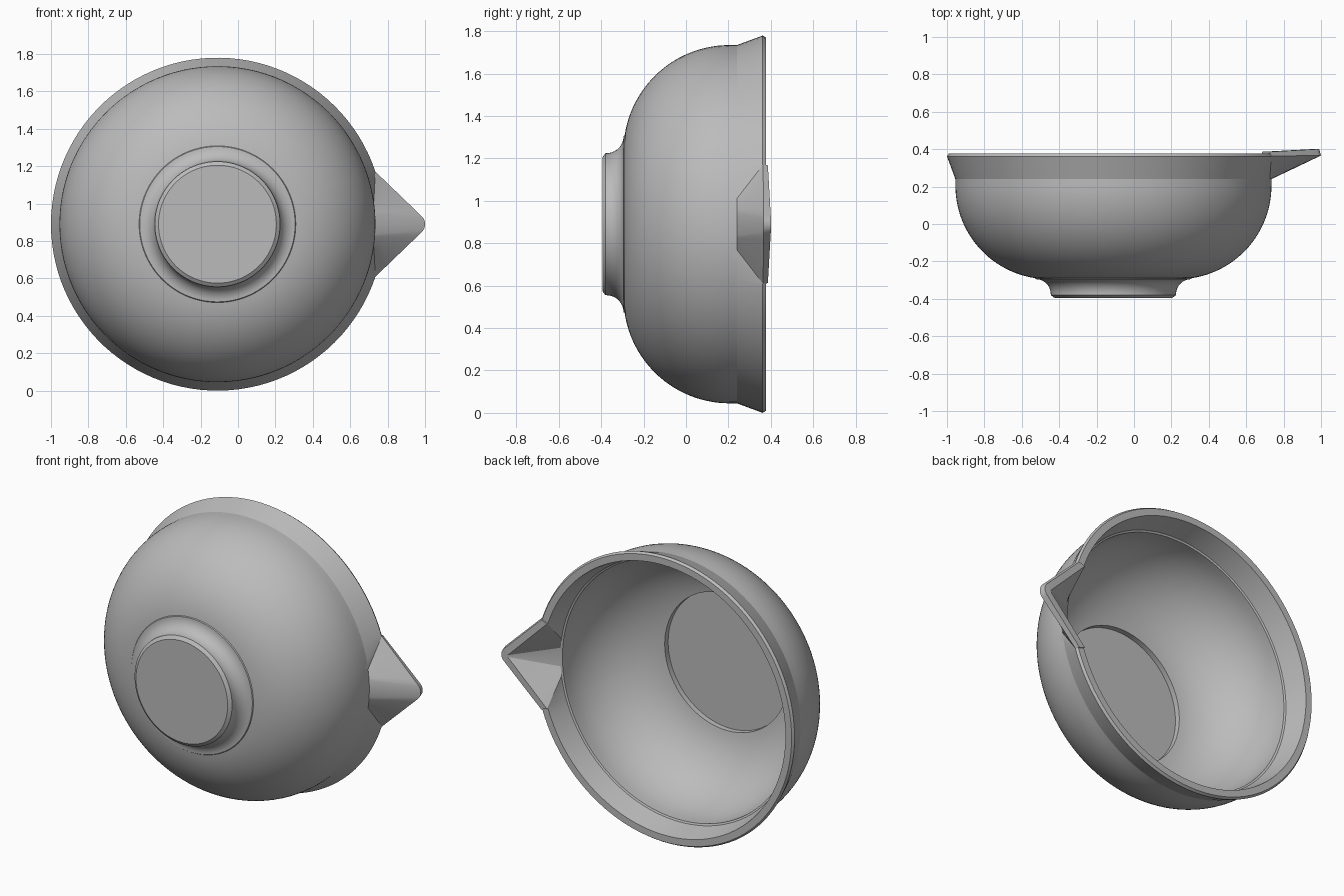
import bpy, bmesh
from math import sin, cos, pi, radians
from mathutils import Vector

old = bpy.data.objects.get("Cube")
if old:
    bpy.data.objects.remove(old)

CENTER = Vector((-0.11, 0, 0.89))
RIM_R = 0.89
CORNER = radians(18.4)   # where the spout leaves the rim
KEEL = radians(8.2)      # half width of the spout at the body crease
TANGENT = radians(46.6)  # where the rounded tip meets the straight lip


def arc(cr, cy, rad, a0, a1, n):
    """Arc in the (radius, y) profile plane."""
    return [(cr + rad * cos(radians(a0 + (a1 - a0) * i / n)),
             cy + rad * sin(radians(a0 + (a1 - a0) * i / n))) for i in range(n + 1)]


# Foot, fillet and outer bowl, ending at the crease under the rim
outer = [(0, -0.395), (0.315, -0.395), (0.335, -0.38)]
outer += arc(0.415, -0.375, 0.08, 180, 90, 10)
outer += arc(0.345, 0.205, 0.5, -81.5, 0, 26) + [(0.845, 0.24)]

# Inner crease ledge, inner bowl and recessed floor
inner = [(0.806, 0.24), (0.795, 0.235)]
inner += arc(0.345, 0.205, 0.45, 0, -80, 26)
inner += [(0.423, -0.272), (0, -0.272)]


def ring(r, y, a):
    return Vector((r * cos(a), y, r * sin(a)))


def lip_point(a, inset, y, rise):
    """Point on the rim; inside the spout it follows the pointed outline."""
    side, b = (1 if a >= 0 else -1), abs(a)
    if b >= CORNER:
        return ring(RIM_R - inset, y, a)
    corner = ring(RIM_R - inset, y + rise * 0.4, CORNER)
    t = min(b / KEEL, 1)
    f = min(t * 2, 1) * TANGENT
    rad = 0.06 - inset
    p = Vector((1.05 + rad * cos(f), y + rise, rad * sin(f)))
    if t > 0.5:
        p = p.lerp(corner, t * 2 - 1)
    p.z *= side
    return p


def column(a):
    """Full cross-section of the bowl at one angle."""
    pts = [ring(r, y, a) for r, y in outer]
    pts += [lip_point(a, 0, 0.362, 0.004),
            lip_point(a, 0.01, 0.377, 0.023),
            lip_point(a, 0.052, 0.377, 0.023)]
    return pts + [ring(r, y, a) for r, y in inner]


# Angles: fine steps in the spout, a fan beside it, then the plain rim
half = [KEEL * i / 16 for i in range(17)]
half += [KEEL + (CORNER - KEEL) * i / 6 for i in range(1, 7)]
half += [CORNER + (pi - CORNER) * i / 48 for i in range(1, 49)]
angles = [-a for a in reversed(half[1:-1])] + half

bm = bmesh.new()
cols = [[bm.verts.new(CENTER + p) for p in column(a)] for a in angles]
for c0, c1 in zip(cols, cols[1:] + cols[:1]):
    for i in range(len(c0) - 1):
        bm.faces.new((c0[i], c0[i + 1], c1[i + 1], c1[i]))
bmesh.ops.remove_doubles(bm, verts=bm.verts, dist=0.0002)
bmesh.ops.recalc_face_normals(bm, faces=bm.faces)

mesh = bpy.data.meshes.new("spouted_bowl")
bm.to_mesh(mesh)
bm.free()
bowl = bpy.data.objects.new("spouted_bowl", mesh)
bpy.context.collection.objects.link(bowl)

# Plain grey finish
grey = bpy.data.materials.new("plain_grey")
grey.use_nodes = True
colour = (0.5, 0.5, 0.5, 1)
grey.diffuse_color = colour
grey.node_tree.nodes["Principled BSDF"].inputs["Base Color"].default_value = colour
mesh.materials.append(grey)

bpy.ops.object.select_all(action='DESELECT')
bowl.select_set(True)
bpy.context.view_layer.objects.active = bowl
bpy.ops.object.shade_smooth_by_angle(angle=radians(16))
